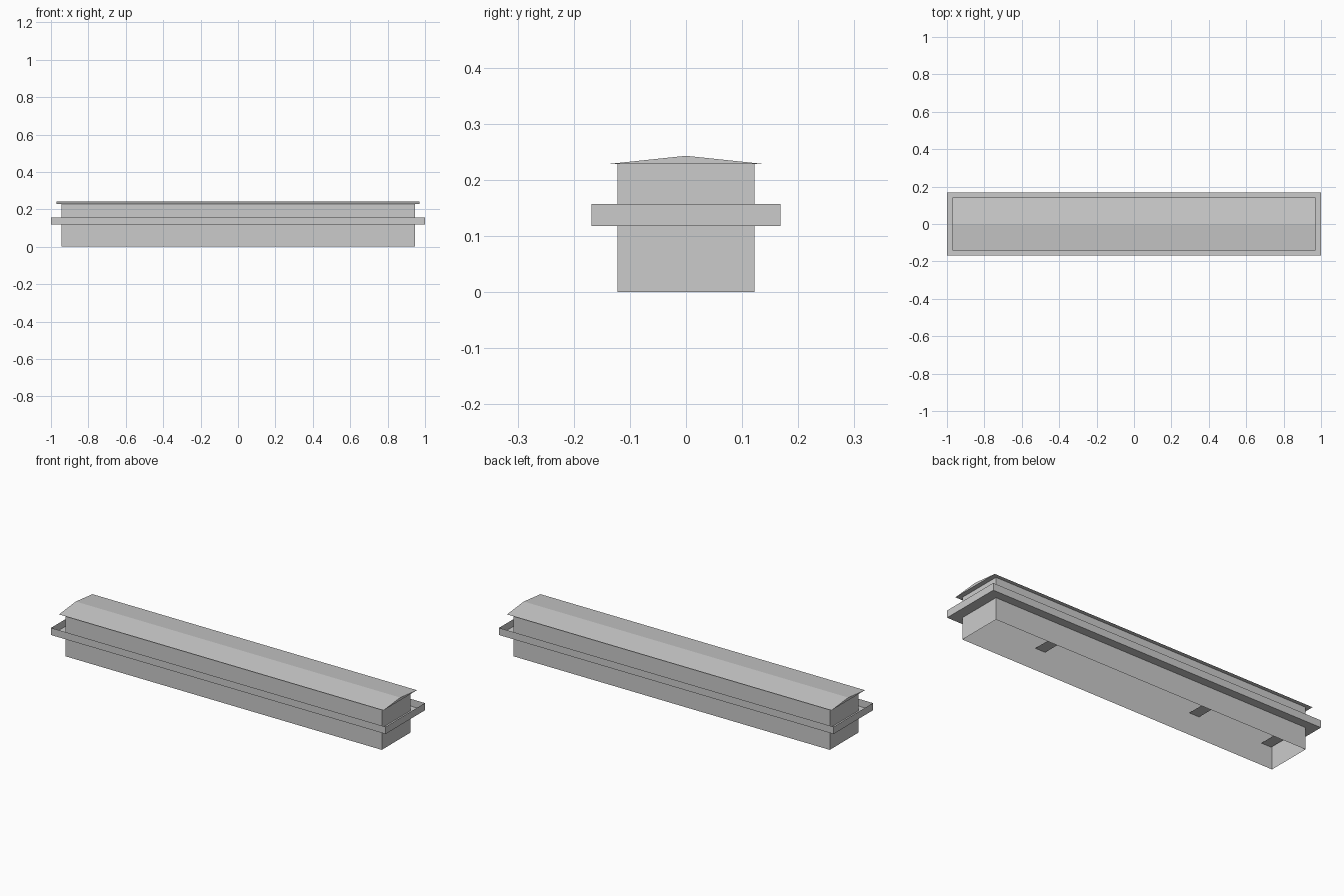
import bpy

if "Cube" in bpy.data.objects:
    bpy.data.objects.remove(bpy.data.objects["Cube"])

HX, HY = 0.945, 0.122      # body half sizes
RX, RY = 1.0, 0.168        # ledge half sizes
Z0, Z1, ZE, ZR = 0.118, 0.157, 0.228, 0.243


def make(name, verts, faces):
    mesh = bpy.data.meshes.new(name)
    mesh.from_pydata(verts, [], faces)
    mesh.update()
    obj = bpy.data.objects.new(name, mesh)
    bpy.context.collection.objects.link(obj)
    return obj


def loft(name, rings):
    """Skin a list of (half_x, half_y, z) rectangles, open at both ends."""
    verts = [(sx * x, sy * y, z) for x, y, z in rings
             for sx, sy in ((-1, -1), (1, -1), (1, 1), (-1, 1))]
    faces = [(4 * r + i, 4 * r + (i + 1) % 4, 4 * r + 4 + (i + 1) % 4, 4 * r + 4 + i)
             for r in range(len(rings) - 1) for i in range(4)]
    return make(name, verts, faces)


# Long body, open underneath
loft("body_walls", [(HX, HY, 0), (HX, HY, ZE)])

# Gutter-like ledge: flat floor plus upright outer band
loft("ledge", [(HX, HY, Z0), (RX, RY, Z0), (RX, RY, Z1)])

# Shallow gable roof with overhang
section = [(-0.143, ZE), (0.143, ZE), (0, ZR)]
roof = [(x, y, z) for x in (-0.97, 0.97) for y, z in section]
make("roof", roof, [(0, 2, 1), (3, 4, 5), (0, 1, 4, 3), (1, 2, 5, 4), (2, 0, 3, 5)])

# Cross ties inside the body
for i, x in enumerate((-0.91, -0.47, 0.47, 0.91)):
    w = 0.03
    make(f"cross_tie_{i + 1}",
         [(x - w, -HY, Z0), (x - w, HY, Z0), (x + w, HY, Z0), (x + w, -HY, Z0)],
         [(0, 1, 2, 3)])
